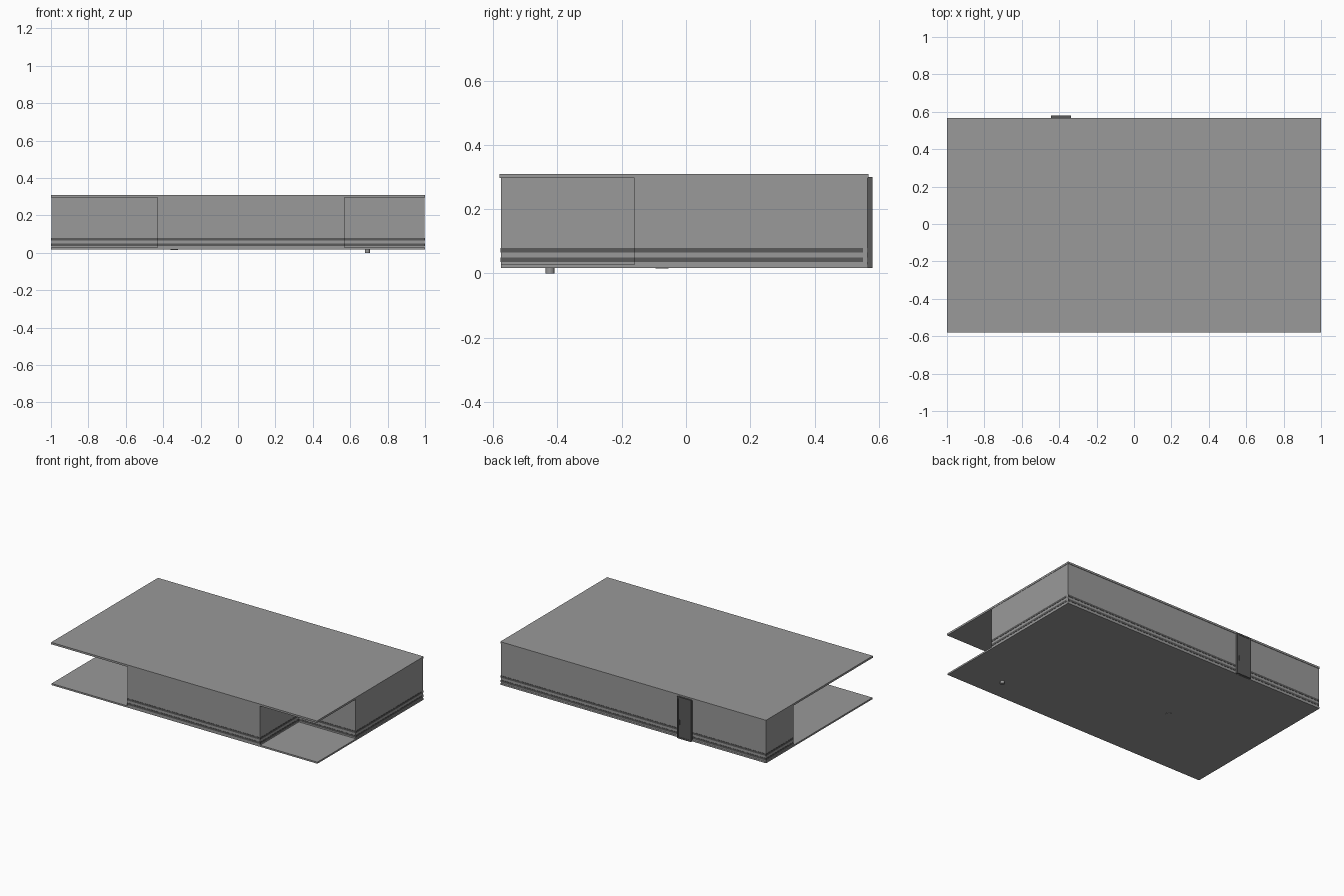
import bpy, bmesh, math
from mathutils import Vector

if "Cube" in bpy.data.objects:
    bpy.data.objects.remove(bpy.data.objects["Cube"])


def material(name, grey):
    m = bpy.data.materials.new(name)
    m.diffuse_color = (grey, grey, grey, 1)
    m.use_nodes = True
    m.node_tree.nodes["Principled BSDF"].inputs["Base Color"].default_value = m.diffuse_color
    return m


LIGHT = material("light_grey", 0.32)
DARK = material("dark_grey", 0.10)


def finish(name, bm, mat):
    bmesh.ops.recalc_face_normals(bm, faces=bm.faces)
    me = bpy.data.meshes.new(name)
    bm.to_mesh(me)
    bm.free()
    me.materials.append(mat)
    ob = bpy.data.objects.new(name, me)
    bpy.context.collection.objects.link(ob)
    return ob


def prism(name, outline, z0, z1, mat):
    bm = bmesh.new()
    face = bm.faces.new([bm.verts.new((x, y, z0)) for x, y in outline])
    top = bmesh.ops.extrude_face_region(bm, geom=[face])
    verts = [g for g in top["geom"] if isinstance(g, bmesh.types.BMVert)]
    bmesh.ops.translate(bm, verts=verts, vec=(0, 0, z1 - z0))
    return finish(name, bm, mat)


def box(name, x0, x1, y0, y1, z0, z1, mat):
    return prism(name, [(x0, y0), (x1, y0), (x1, y1), (x0, y1)], z0, z1, mat)


def cylinder(name, x, y, r, z0, z1, mat):
    ring = [(x + r * math.cos(i * math.tau / 16), y + r * math.sin(i * math.tau / 16))
            for i in range(16)]
    return prism(name, ring, z0, z1, mat)


# Floor and roof slabs
FRONT, BACK = -0.575, 0.567
box("floor_slab", -1, 1, FRONT, BACK, 0.017, 0.028, LIGHT)
box("roof_slab", -1, 1, -0.58, 0.568, 0.297, 0.31, LIGHT)

# Walls: plan with an open terrace cut from each front corner (counterclockwise)
PLAN = [(-0.43, FRONT), (0.57, FRONT), (0.57, -0.16), (0.998, -0.16),
        (0.998, BACK - 0.002), (-0.998, BACK - 0.002), (-0.998, 0.27), (-0.43, 0.27)]
prism("walls", PLAN, 0.027, 0.298, LIGHT)

# Two dark stripes running round every wall, as thin plates
T = 0.0015
for i, a in enumerate(PLAN):
    a, b = Vector(a), Vector(PLAN[(i + 1) % len(PLAN)])
    d = (b - a).normalized()
    out = Vector((d.y, -d.x)) * T
    if i == 3:
        b = Vector((b.x, 0.55))
    quad = [a - out, a + out, b + out, b - out]
    for label, z0, z1 in (("lower", 0.036, 0.050), ("upper", 0.066, 0.080)):
        prism(f"{label}_stripe_{i + 1}", [tuple(v) for v in quad], z0, z1, DARK)

# Back door: frame posts, head, sill, leaf and handle
X0, X1 = -0.444, -0.337
box("door_leaf", X0 + 0.008, X1 - 0.008, 0.56, 0.578, 0.02, 0.294, DARK)
for side, x in (("left", X0), ("right", X1 - 0.010)):
    box(f"door_post_{side}", x, x + 0.010, 0.56, 0.580, 0.017, 0.30, DARK)
box("door_head", X0, X1, 0.56, 0.580, 0.290, 0.30, DARK)
box("door_sill", X0, X1, 0.56, 0.580, 0.017, 0.027, DARK)
box("door_handle", X1 - 0.022, X1 - 0.014, 0.57, 0.581, 0.11, 0.145, DARK)

# Drain stub and flush drain cap under the floor
cylinder("drain_stub", 0.692, -0.423, 0.0135, 0.0, 0.02, LIGHT)
cylinder("drain_cap", -0.34, -0.075, 0.02, 0.0155, 0.02, LIGHT)
